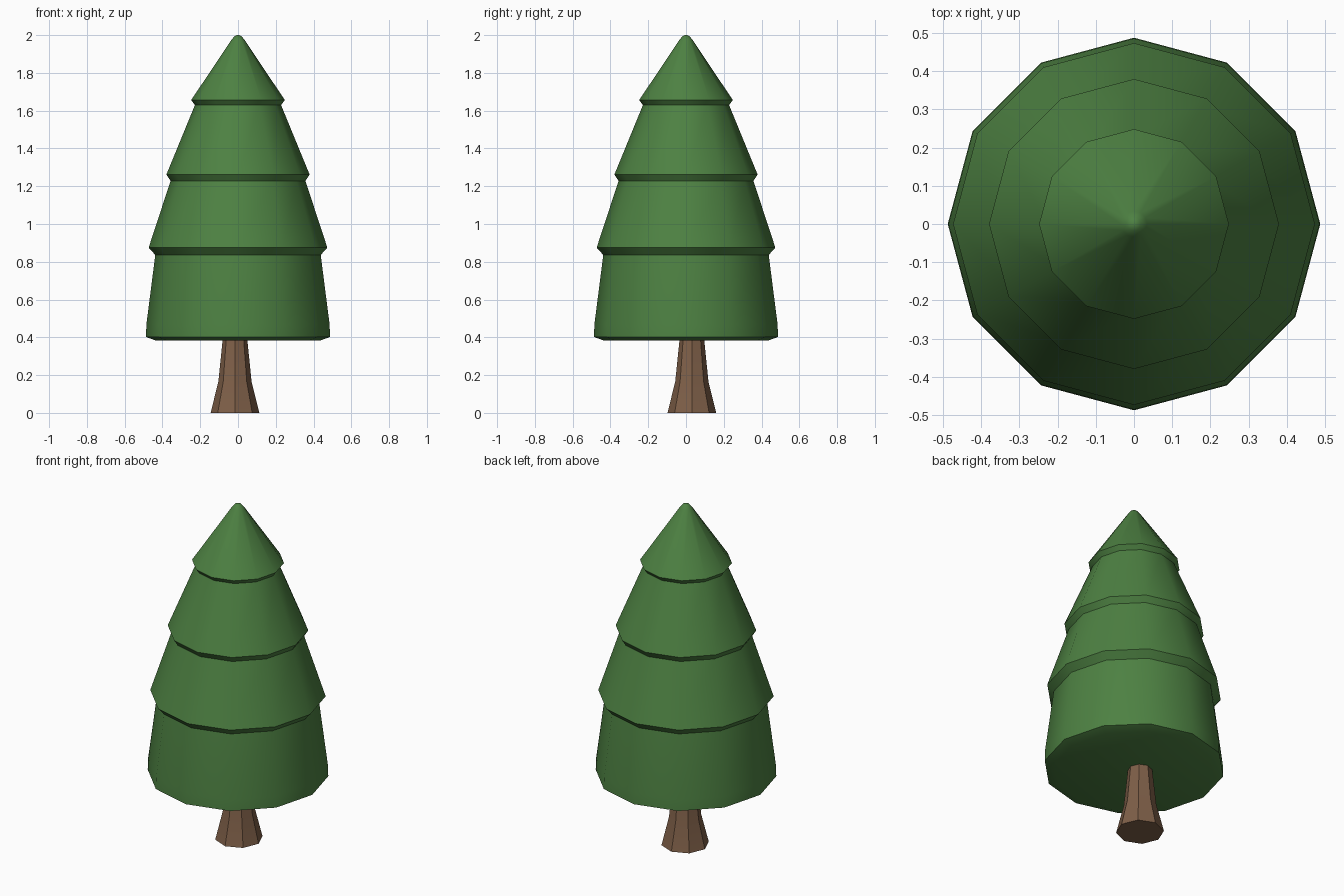
import bpy, bmesh, math

if "Cube" in bpy.data.objects:
    bpy.data.objects.remove(bpy.data.objects["Cube"])


def lathe(name, profile, sides, center, color):
    """Revolve (radius, z) points, closing both ends, into a smooth-by-angle object."""
    bm = bmesh.new()
    rings = []
    for r, z in profile:
        ring = []
        for i in range(sides):
            a = 2 * math.pi * i / sides
            ring.append(bm.verts.new((r * math.cos(a), r * math.sin(a), z)))
        rings.append(ring)
    for lo, hi in zip(rings, rings[1:]):
        for i in range(sides):
            j = (i + 1) % sides
            bm.faces.new((lo[i], lo[j], hi[j], hi[i]))
    bm.faces.new(rings[0][::-1])
    bm.faces.new(rings[-1])
    mesh = bpy.data.meshes.new(name)
    bm.to_mesh(mesh)
    bm.free()

    obj = bpy.data.objects.new(name, mesh)
    obj.location = (center[0], center[1], 0)
    bpy.context.collection.objects.link(obj)
    mat = bpy.data.materials.new(name + "_color")
    mat.diffuse_color = color
    mat.use_nodes = True
    mat.node_tree.nodes["Principled BSDF"].inputs["Base Color"].default_value = mat.diffuse_color
    mesh.materials.append(mat)

    bpy.ops.object.select_all(action='DESELECT')
    obj.select_set(True)
    bpy.context.view_layer.objects.active = obj
    bpy.ops.object.shade_smooth_by_angle(angle=math.radians(40))
    return obj


# Foliage: four stacked tiers with overhanging lips and a rounded tip
foliage = [
    (0.435, 0.383), (0.487, 0.402), (0.485, 0.468), (0.438, 0.836),
    (0.473, 0.875), (0.357, 1.228),
    (0.379, 1.262), (0.228, 1.63),
    (0.248, 1.656), (0.034, 1.976), (0.018, 1.995), (0.005, 2.0),
]
lathe("foliage", foliage, 12, (0, 0), (0.075, 0.22, 0.055, 1))

# Trunk: flared octagonal stem, slightly off centre
trunk = [(0.129, 0.0), (0.088, 0.165), (0.064, 0.40)]
lathe("trunk", trunk, 8, (-0.016, 0.031), (0.21, 0.115, 0.065, 1))
